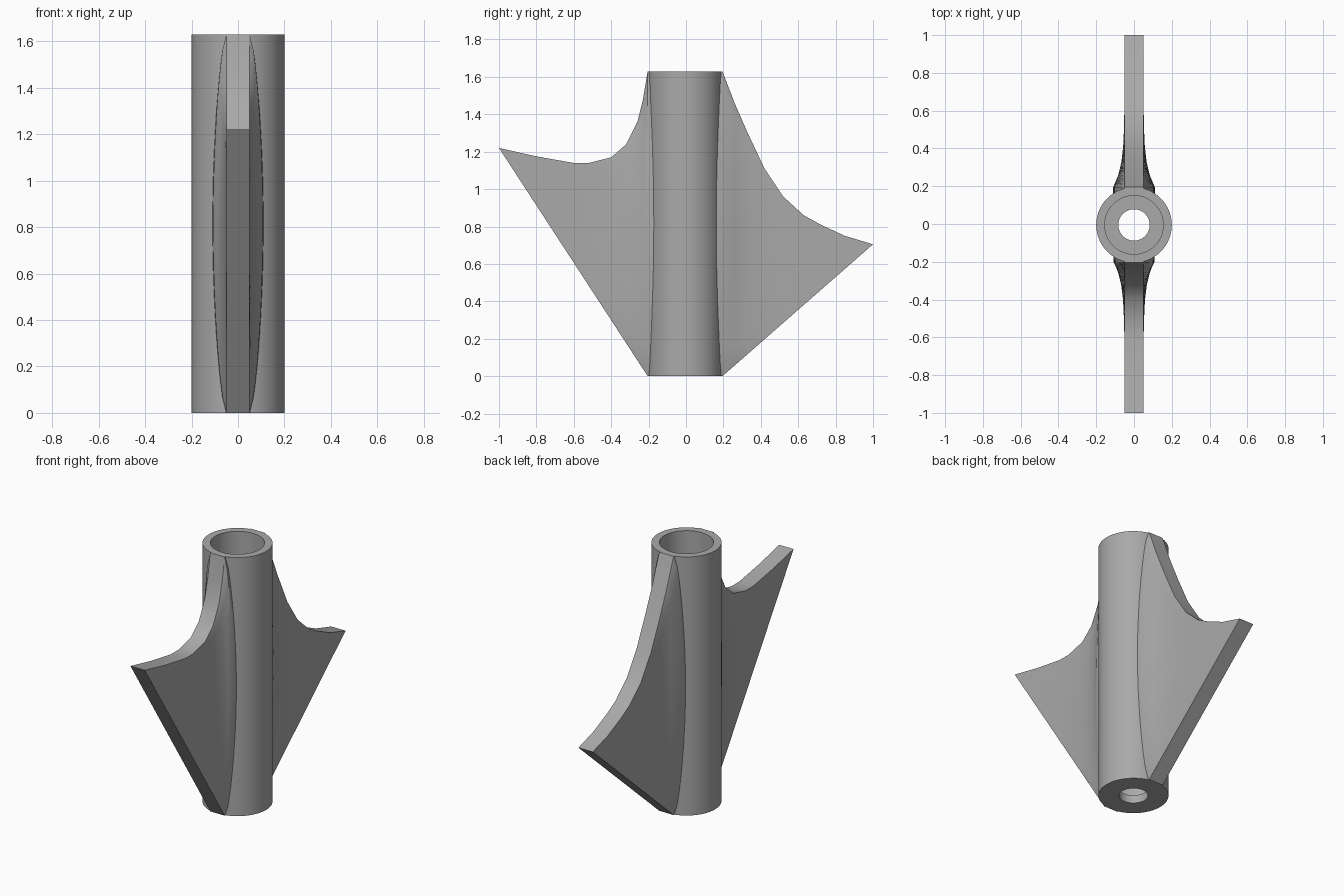
import bpy, bmesh, math

cube = bpy.data.objects.get("Cube")
if cube:
    bpy.data.objects.remove(cube, do_unlink=True)

HEIGHT, CENTRE_Y, SEGMENTS = 1.63, -0.005, 96

grey = bpy.data.materials.new("plain_grey")
grey.use_nodes = True
grey.diffuse_color = (0.4, 0.4, 0.4, 1)
grey.node_tree.nodes["Principled BSDF"].inputs["Base Color"].default_value = (0.4, 0.4, 0.4, 1)


def finish(bm, name):
    """Turn a bmesh into a smooth object with sharp edges kept."""
    bmesh.ops.remove_doubles(bm, verts=bm.verts, dist=0.0002)
    bmesh.ops.recalc_face_normals(bm, faces=bm.faces)
    mesh = bpy.data.meshes.new(name)
    bm.to_mesh(mesh)
    bm.free()
    mesh.materials.append(grey)
    obj = bpy.data.objects.new(name, mesh)
    bpy.context.collection.objects.link(obj)
    bpy.ops.object.select_all(action='DESELECT')
    obj.select_set(True)
    bpy.context.view_layer.objects.active = obj
    bpy.ops.object.shade_smooth_by_angle(angle=math.radians(30))
    return obj


# Hollow tube: wide bore above a thin floor with a smaller hole
bm = bmesh.new()
section = [(0.2, 0), (0.2, HEIGHT), (0.155, HEIGHT), (0.155, 0.05), (0.083, 0.05), (0.083, 0)]
ring = [bm.verts.new((r, 0, z)) for r, z in section]
edges = [bm.edges.new((ring[i], ring[i - 1])) for i in range(len(ring))]
bmesh.ops.spin(bm, geom=ring + edges, cent=(0, 0, 0), axis=(0, 0, 1),
               angle=math.tau, steps=SEGMENTS, use_merge=True)
tube = finish(bm, "tube")
tube.location.y = CENTRE_Y


def build_fin(name, side, root, top):
    """Fin from the tube wall to a pointed tip, thickened where it meets the tube."""
    bm = bmesh.new()
    rows = 24
    tip_y, tip_z = top[-1]
    columns = [(0.16 + side * CENTRE_Y, HEIGHT)] + top
    loops = []
    for y, z_top in columns:
        z_low = max(0, (y - root) / (tip_y - root)) * tip_z
        fade = math.exp(-max(0, y - 0.2) / 0.1)
        pairs = []
        for i in range(rows + 1):
            v = i / rows
            half = 0.05 + 0.06 * fade * max(0, math.sin(math.pi * v)) ** 0.6
            z = z_low + (z_top - z_low) * v
            pairs.append([bm.verts.new((s * half, side * y, z)) for s in (1, -1)])
        loops.append([p[0] for p in pairs] + [p[1] for p in reversed(pairs)])
    # Skin between neighbouring columns
    for a, b in zip(loops, loops[1:]):
        for i in range(len(a)):
            bm.faces.new((a[i - 1], a[i], b[i], b[i - 1]))
    bm.faces.new(loops[0])
    return finish(bm, name)


build_fin("front_fin", -1, 0.205,
          [(0.205, HEIGHT), (0.23, 1.48), (0.26, 1.36), (0.32, 1.24), (0.4, 1.17),
           (0.52, 1.14), (0.6, 1.14), (0.8, 1.175), (1, 1.22)])
build_fin("back_fin", 1, 0.195,
          [(0.195, HEIGHT), (0.26, 1.46), (0.33, 1.3), (0.42, 1.11), (0.52, 0.96),
           (0.63, 0.86), (0.72, 0.81), (0.85, 0.75), (1, 0.705)])
